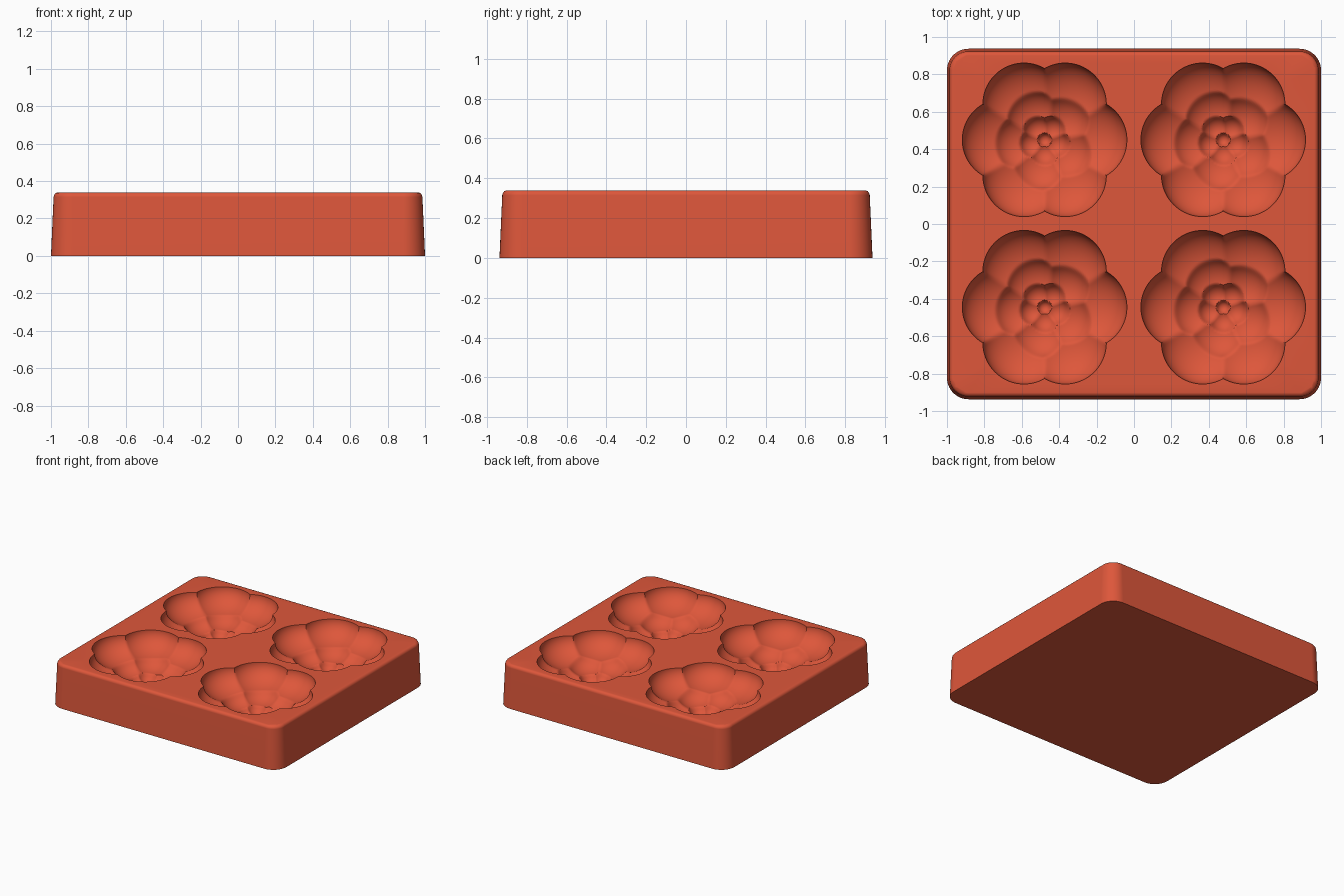
import bpy, bmesh, math

if "Cube" in bpy.data.objects:
    bpy.data.objects.remove(bpy.data.objects["Cube"], do_unlink=True)

TOP = 0.34
PETAL = 0.22          # radius of an outer petal and its distance from the centre
SPOKES, RINGS = 240, 72
SOFT = 0.015          # rounding of the ridges between petals

# Single silicone colour
red = bpy.data.materials.new("coral_red_silicone")
red.use_nodes = True
red.diffuse_color = (0.73, 0.095, 0.043, 1)
red.node_tree.nodes["Principled BSDF"].inputs["Base Color"].default_value = red.diffuse_color


def rounded_rect(hx, hy, r, steps=10):
    """Outline points of a rounded rectangle, counter-clockwise."""
    pts = []
    for q, (sx, sy) in enumerate([(1, 1), (-1, 1), (-1, -1), (1, -1)]):
        for i in range(steps + 1):
            a = (q + i / steps) * math.pi / 2
            pts.append((sx * (hx - r) + r * math.cos(a), sy * (hy - r) + r * math.sin(a)))
    return pts


def petal_domes():
    """Domes (x, y, depth, radius, height) whose undersides shape the flower."""
    domes = []
    # count, distance, first angle, depth of centre, radius, height
    for count, dist, start, depth, r, height in [(6, PETAL, 0, 0, PETAL, 0.145),
                                                 (1, 0, 0, 0, 0.2, 0.13),
                                                 (5, 0.125, 115, 0.09, 0.15, 0.115),
                                                 (5, 0.065, 125, 0.17, 0.076, 0.08),
                                                 (1, 0, 0, 0.237, 0.035, 0.033)]:
        for k in range(count):
            a = math.radians(start + k * 360 / count)
            domes.append((dist * math.cos(a), dist * math.sin(a), depth, r, height))
    return domes


def cavity_depth(x, y, domes):
    """Depth of the deepest dome at a point, blended softly across ridges."""
    deep = None
    for bx, by, depth, r, height in domes:
        gap = 1 - ((x - bx) ** 2 + (y - by) ** 2) / (r * r)
        if gap > 0:
            here = depth + height * math.sqrt(gap)
            if deep is None:
                deep = here
            else:
                blend = max(SOFT - abs(deep - here), 0)
                deep = max(deep, here) + blend * blend / (4 * SOFT)
    return deep or 0


def flower_rings():
    """Rings of points from near the flower centre out to its six-lobed rim."""
    domes = petal_domes()
    rings = []
    for i in range(1, RINGS + 1):
        t = (1 - math.cos(math.pi * i / RINGS)) / 2
        ring = []
        for s in range(SPOKES):
            a = 2 * math.pi * s / SPOKES
            off_axis = (a + math.pi / 6) % (math.pi / 3) - math.pi / 6
            dist = t * 2 * PETAL * math.cos(off_axis)
            x, y = dist * math.cos(a), dist * math.sin(a)
            deep = cavity_depth(x, y, domes) if i < RINGS else 0
            ring.append((x, y, TOP - deep))
        rings.append(ring)
    return rings


def skin(bm, rings):
    """Join neighbouring rings of vertices with quads."""
    for low, high in zip(rings, rings[1:]):
        n = len(low)
        for i in range(n):
            j = (i + 1) % n
            bm.faces.new((low[i], low[j], high[j], high[i]))


def ring_edges(bm, ring):
    return [bm.edges.get((v, ring[i - 1])) for i, v in enumerate(ring)]


bm = bmesh.new()

# Tapered block with rounded corners and a softened top edge
block = []
for inset, z in [(0, 0), (0.014, 0.315), (0.017, 0.326), (0.024, 0.335), (0.036, TOP)]:
    outline = rounded_rect(1 - inset, 0.937 - inset, 0.115 - inset)
    block.append([bm.verts.new((x, y, z)) for x, y in outline])
skin(bm, block)
bm.faces.new(block[0][::-1])
top_edges = ring_edges(bm, block[-1])

# A flower cavity in each quarter of the block
flower = flower_rings()
heart_z = TOP - cavity_depth(0, 0, petal_domes())
for cx in (-0.478, 0.477):
    for cy in (-0.445, 0.45):
        bowl = [[bm.verts.new((cx + x, cy + y, z)) for x, y, z in ring] for ring in flower]
        skin(bm, bowl)
        centre = bm.verts.new((cx, cy, heart_z))
        for i, v in enumerate(bowl[0]):
            bm.faces.new((centre, bowl[0][i - 1], v))
        top_edges += ring_edges(bm, bowl[-1])

# Flat top around the four rims
bmesh.ops.triangle_fill(bm, use_beauty=True, edges=top_edges, normal=(0, 0, 1))
bmesh.ops.recalc_face_normals(bm, faces=bm.faces)

mesh = bpy.data.meshes.new("mold_body")
bm.to_mesh(mesh)
bm.free()
mesh.materials.append(red)
body = bpy.data.objects.new("mold_body", mesh)
bpy.context.collection.objects.link(body)

# Smooth petals and edges, crisp rims
for o in bpy.context.selected_objects:
    o.select_set(False)
bpy.context.view_layer.objects.active = body
body.select_set(True)
bpy.ops.object.shade_smooth_by_angle(angle=math.radians(40))
normals = body.modifiers.new("even_shading", 'WEIGHTED_NORMAL')
normals.keep_sharp = True
